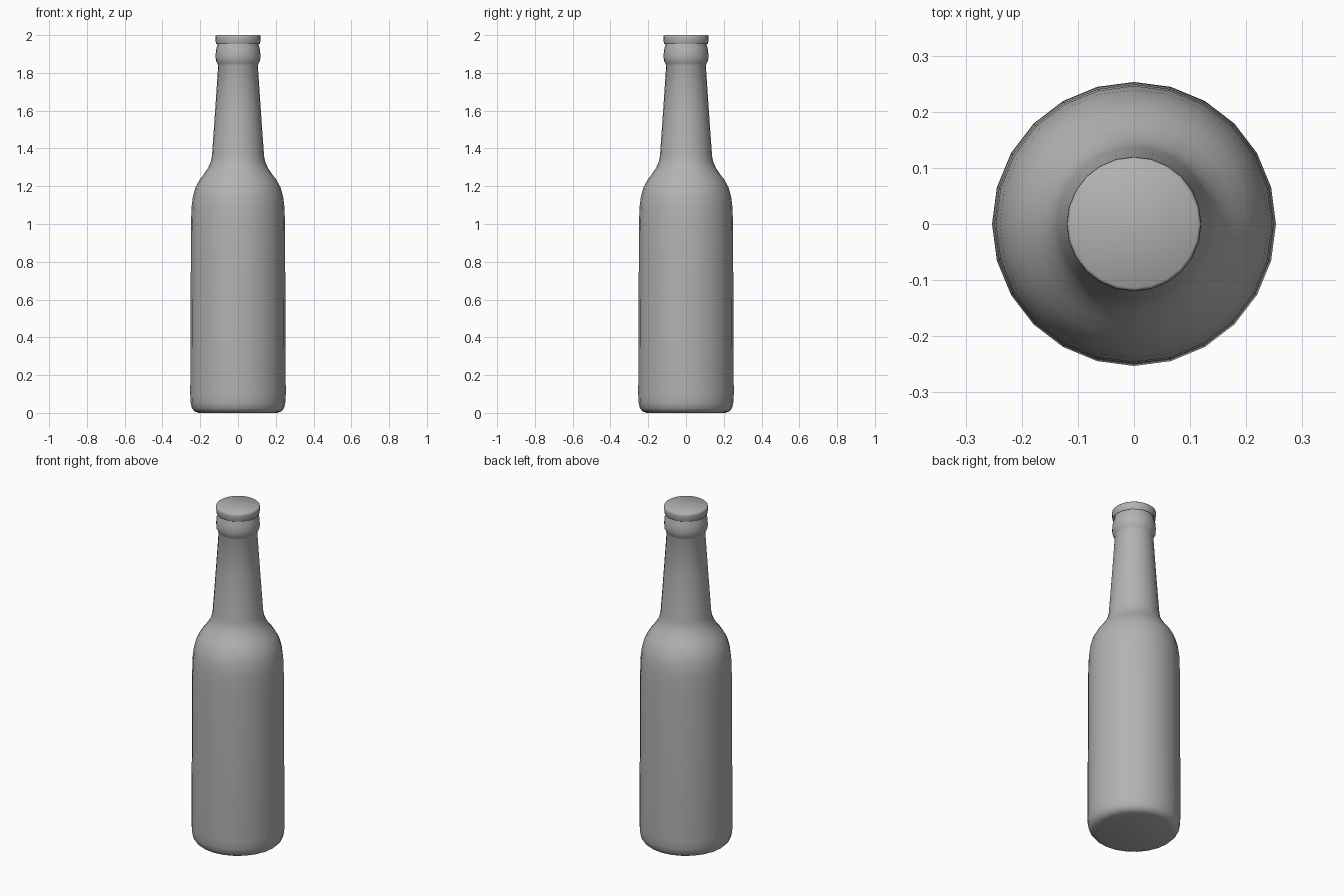
import bpy, bmesh, math

if "Cube" in bpy.data.objects:
    bpy.data.objects.remove(bpy.data.objects["Cube"])

SIDES = 24

# Mid-grey surface shared by both parts
grey = bpy.data.materials.new("mid_grey")
grey.diffuse_color = (0.45, 0.45, 0.45, 1.0)
grey.use_nodes = True
grey.node_tree.nodes["Principled BSDF"].inputs["Base Color"].default_value = grey.diffuse_color


def lathe(name, profile, angle):
    """Revolve a (radius, z) profile around z; open ends are capped."""
    bm = bmesh.new()
    rings = []
    for r, z in profile:
        rings.append([bm.verts.new((r * math.cos(2 * math.pi * i / SIDES),
                                    r * math.sin(2 * math.pi * i / SIDES), z))
                      for i in range(SIDES)])
    for a, b in zip(rings, rings[1:]):
        for i in range(SIDES):
            j = (i + 1) % SIDES
            bm.faces.new((a[i], a[j], b[j], b[i]))
    bm.faces.new(rings[0][::-1])
    bm.faces.new(rings[-1])
    mesh = bpy.data.meshes.new(name)
    bm.to_mesh(mesh)
    bm.free()
    mesh.materials.append(grey)
    obj = bpy.data.objects.new(name, mesh)
    bpy.context.collection.objects.link(obj)
    bpy.ops.object.select_all(action='DESELECT')
    obj.select_set(True)
    bpy.context.view_layer.objects.active = obj
    bpy.ops.object.shade_smooth_by_angle(angle=math.radians(angle))
    return obj


# Glass: rounded base, gently tapered body, shoulder, neck and lip ring
lathe("bottle_glass", [
    (0.207, 0.0), (0.23, 0.008), (0.244, 0.025), (0.251, 0.055),
    (0.253, 0.1), (0.249, 1.0), (0.246, 1.09),
    (0.239, 1.145), (0.225, 1.195), (0.203, 1.235), (0.178, 1.267),
    (0.157, 1.3), (0.144, 1.33), (0.138, 1.36), (0.121, 1.6),
    (0.105, 1.84), (0.109, 1.85), (0.117, 1.865), (0.119, 1.89),
    (0.116, 1.925), (0.108, 1.95), (0.104, 1.975),
], 60)

# Cap: short disc with a slightly hollow underside and softened top rim
lathe("bottle_cap", [
    (0.106, 1.965), (0.115, 1.952), (0.117, 1.956), (0.12, 1.985),
    (0.119, 1.996), (0.114, 2.0),
], 50)
